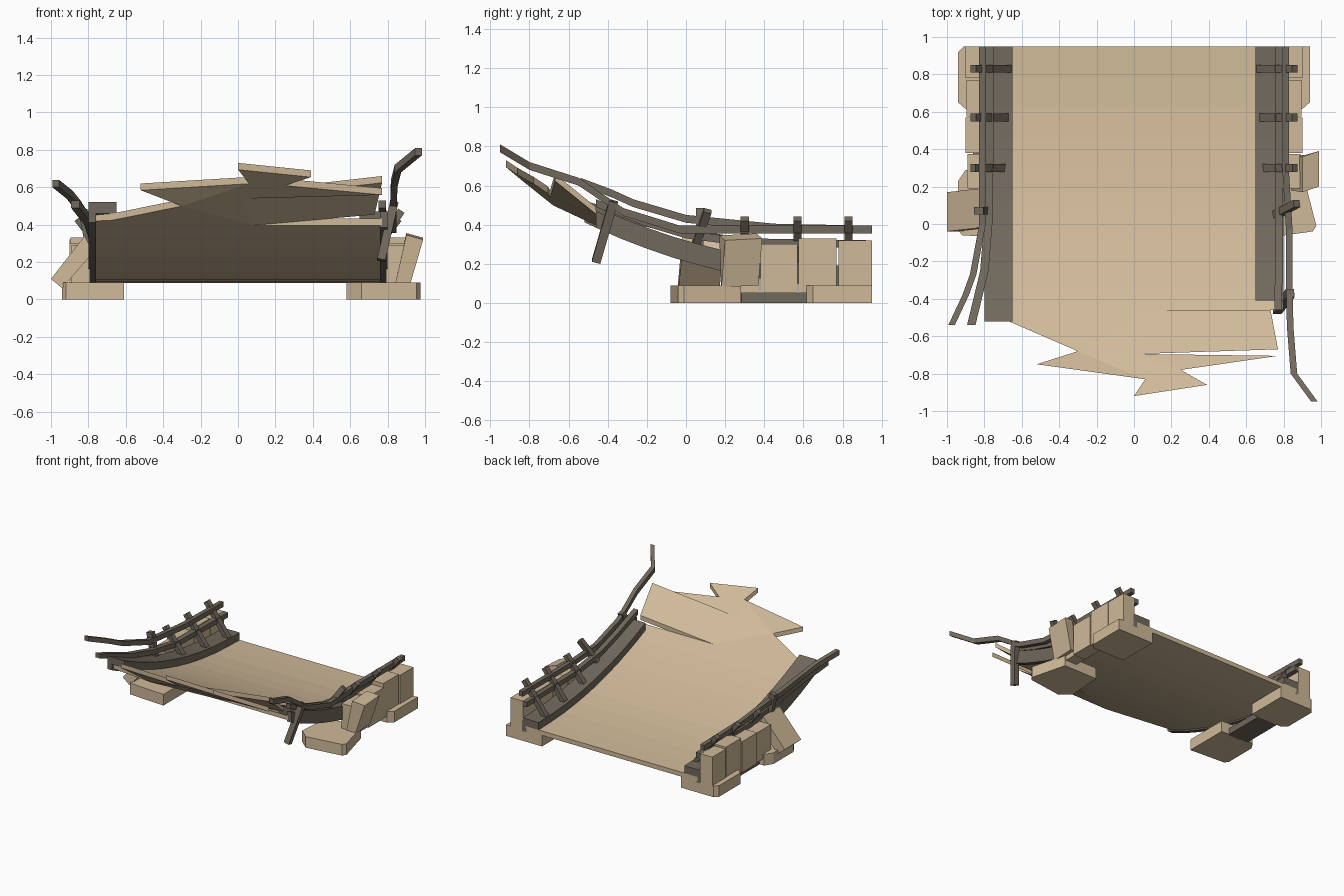
import bpy, bmesh
from mathutils import Vector

if "Cube" in bpy.data.objects:
    bpy.data.objects.remove(bpy.data.objects["Cube"])


def material(name, rgb):
    m = bpy.data.materials.new(name)
    m.diffuse_color = (*rgb, 1)
    m.use_nodes = True
    m.node_tree.nodes["Principled BSDF"].inputs["Base Color"].default_value = m.diffuse_color
    return m


TAN = material("pale sandstone", (0.63, 0.49, 0.32))
GREY = material("weathered timber", (0.165, 0.14, 0.108))


def finish(name, bm, mat):
    bmesh.ops.recalc_face_normals(bm, faces=bm.faces)
    me = bpy.data.meshes.new(name)
    bm.to_mesh(me)
    bm.free()
    me.materials.append(mat)
    ob = bpy.data.objects.new(name, me)
    bpy.context.collection.objects.link(ob)
    return ob


def sweep(name, path, w, h, mat):
    """Box section (w along x, h along z) carried through path points."""
    bm = bmesh.new()
    rings = [[bm.verts.new((x + sx * w / 2, y, z + sz * h / 2))
              for sx, sz in ((-1, -1), (1, -1), (1, 1), (-1, 1))] for x, y, z in path]
    for a, b in zip(rings, rings[1:]):
        for i in range(4):
            j = (i + 1) % 4
            bm.faces.new((a[i], a[j], b[j], b[i]))
    bm.faces.new(rings[0])
    bm.faces.new(rings[-1][::-1])
    return finish(name, bm, mat)


def prism(name, outline, push, mat):
    """3D outline extruded by the push vector."""
    bm = bmesh.new()
    top = [bm.verts.new(p) for p in outline]
    low = [bm.verts.new(Vector(p) + Vector(push)) for p in outline]
    bm.faces.new(top)
    bm.faces.new(low[::-1])
    for i in range(len(top)):
        j = (i + 1) % len(top)
        bm.faces.new((top[i], low[i], low[j], top[j]))
    bmesh.ops.triangulate(bm, faces=[f for f in bm.faces if len(f.verts) > 4])
    return finish(name, bm, mat)


def bar(name, a, b, w, d, mat):
    """Straight bar from a to b; w wide along y, d deep."""
    a, b = Vector(a), Vector(b)
    axis = (b - a).normalized()
    side = (Vector((0, 1, 0)) - axis * axis.y).normalized()
    other = axis.cross(side)
    ring = [a + side * s * w / 2 + other * t * d / 2
            for s, t in ((-1, -1), (1, -1), (1, 1), (-1, 1))]
    return prism(name, ring, b - a, mat)


# Upward-curving line of the deck top: (y, z)
CURVE = [(0.95, .125), (.78, .13), (.62, .14), (.45, .16), (.3, .185), (.165, .215),
         (.05, .245), (-.07, .28), (-.2, .325), (-.33, .375), (-.41, .41), (-.46, .432), (-.52, .46)]


def along(x, dz, y_end):
    return [(x, y, z + dz) for y, z in CURVE if y >= y_end]


# Deck
sweep("deck", along(0, -.018, -.46), 1.54, .036, TAN)

# Torn deck end, made of cracked plates
down = (0, 0, -.036)
edge = (.08, -.46, .432)
fold_l, fold_r = (-.30, -.68, .535), (.02, -.695, .575)
neck_l, neck_r = (.06, -.83, .655), (.25, -.78, .645)
prism("torn_deck_left", [(-.77, -.46, .432), (-.77, -.50, .455), (-.67, -.52, .46),
                         fold_l, fold_r, edge], down, TAN)
prism("torn_deck_middle", [fold_l, (-.52, -.75, .62), neck_l, neck_r,
                           (.77, -.705, .595), fold_r], down, TAN)
prism("torn_deck_tip", [neck_l, (0, -.92, .73), (.39, -.86, .69), neck_r], down, TAN)
prism("torn_deck_raised", [edge, fold_r, (.77, -.67, .66), (.73, -.46, .49)], down, TAN)

# Curbs: flat top beam plus outer skirt on each side
for s, side, end in ((-1, "left", -.52), (1, "right", -.41)):
    sweep("curb_" + side, along(s * .725, .03, end), .15, .06, GREY)
    sweep("curb_skirt_" + side, along(s * .78, -.005, -.52 if s < 0 else -.46), .04, .085, GREY)

# Handrails
sweep("upper_rail_left", [(-.81, .95, .375), (-.81, .45, .385), (-.81, 0, .43), (-.86, -.27, .51),
                          (-.90, -.38, .56), (-.975, -.54, .62)], .035, .04, GREY)
sweep("lower_rail_left", [(-.775, .95, .30), (-.775, .3, .31), (-.78, 0, .36), (-.80, -.25, .42),
                          (-.87, -.54, .51)], .045, .04, GREY)
sweep("upper_rail_right", [(.81, .95, .375), (.81, .3, .375), (.83, -.03, .375), (.83, -.32, .465),
                           (.835, -.55, .62), (.855, -.8, .70), (.965, -.95, .79)], .035, .04, GREY)
sweep("lower_rail_right", [(.775, .95, .30), (.775, .3, .31), (.775, 0, .35), (.775, -.2, .41),
                           (.77, -.46, .51)], .04, .04, GREY)

# Leaning rail posts
for s, side in ((-1, "left"), (1, "right")):
    for i, (y, z) in enumerate(((.83, .18), (.57, .2), (.30, .23))):
        bar(f"post_{side}_{i + 1}", (s * (.67 + .015 * i), y, z), (s * .86, y, .43), .042, .035, GREY)
bar("post_left_4", (-.79, .07, .28), (-.83, .07, .48), .04, .05, GREY)
bar("post_right_4", (.76, .05, .30), (.87, .11, .47), .04, .04, GREY)
bar("hanging_post", (.835, -.37, .52), (.765, -.46, .21), .045, .045, GREY)

# Side walls of stacked stone blocks
for s, side in ((-1, "left"), (1, "right")):
    for i, (y0, y1, top, out) in enumerate(((.78, .95, .32, .90), (.575, .77, .33, .895),
                                            (.38, .57, .30, .90), (.19, .375, .29, .89))):
        sweep(f"wall_{side}_{i + 1}", [(s * (.79 + out) / 2, y0, (.05 + top) / 2),
                                       (s * (.79 + out) / 2, y1, (.05 + top) / 2)],
              out - .79, top - .05, TAN)

# Fallen and leaning slabs
prism("fallen_slab_left", [(-1, -.04, .11), (-.82, -.02, .34), (-.775, -.02, .25), (-.94, -.04, .06)],
      (0, .21, 0), TAN)
prism("leaning_slab_right", [(.84, .18, .08), (.92, .18, .08), (.99, .2, .32), (.90, .17, .345)],
      (0, .19, .01), TAN)

# Foundation blocks
BASES = {
    "base_back_right": [(.62, .95), (.94, .95), (.94, .65), (.90, .615), (.62, .615)],
    "base_back_left": [(-.62, .95), (-.91, .95), (-.94, .92), (-.94, .65), (-.90, .615), (-.62, .615)],
    "base_front_right": [(.58, -.01), (.66, -.08), (.955, -.04), (.975, -.01), (.90, .28), (.60, .28)],
    "base_front_left": [(-.61, -.08), (-.92, -.06), (-.94, -.03), (-.94, .23), (-.90, .29), (-.61, .28)],
}
for name, pts in BASES.items():
    prism(name, [(x, y, .09) for x, y in pts], (0, 0, -.09), TAN)
sweep("ground_beam", [(-.77, .27, .025), (-.77, .63, .025)], .18, .05, GREY)
